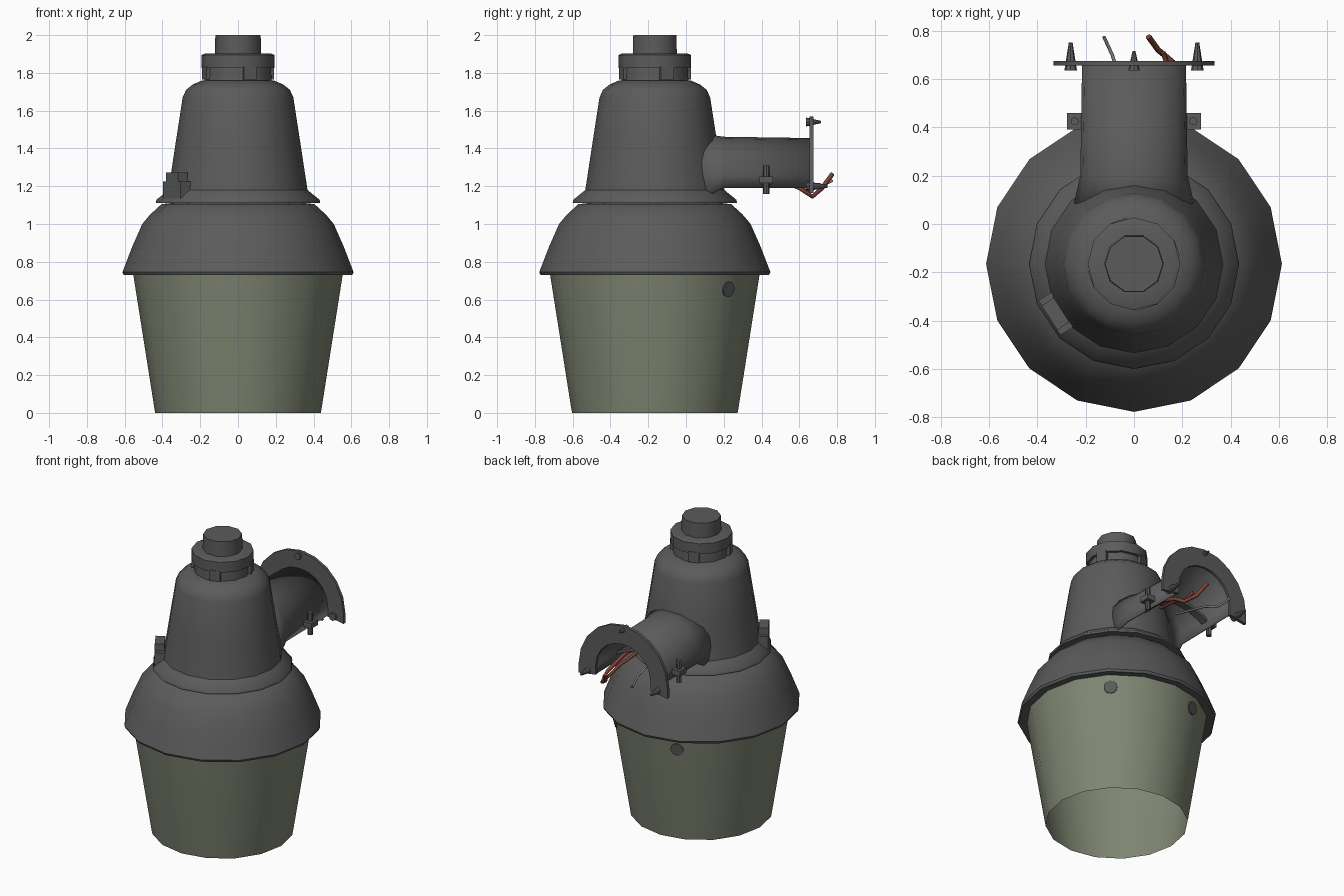
import bpy, bmesh, math
from mathutils import Vector, Matrix

if "Cube" in bpy.data.objects:
    bpy.data.objects.remove(bpy.data.objects["Cube"])

CY = -0.165  # y of the lamp's vertical axis


def material(name, rgb):
    m = bpy.data.materials.new(name)
    m.diffuse_color = (*rgb, 1)
    m.use_nodes = True
    m.node_tree.nodes["Principled BSDF"].inputs["Base Color"].default_value = m.diffuse_color
    return m


GREY = material("dark_grey_metal", (0.105, 0.105, 0.105))
GLASS = material("green_glass", (0.215, 0.24, 0.172))
RED = material("red_wire", (0.22, 0.055, 0.04))
PALE = material("pale_wire", (0.25, 0.25, 0.24))


def finish(name, bm, mat, angle=40):
    bmesh.ops.remove_doubles(bm, verts=bm.verts, dist=1e-5)
    bmesh.ops.recalc_face_normals(bm, faces=bm.faces)
    me = bpy.data.meshes.new(name)
    bm.to_mesh(me)
    bm.free()
    me.materials.append(mat)
    ob = bpy.data.objects.new(name, me)
    bpy.context.collection.objects.link(ob)
    bpy.ops.object.select_all(action='DESELECT')
    ob.select_set(True)
    bpy.context.view_layer.objects.active = ob
    bpy.ops.object.shade_smooth_by_angle(angle=math.radians(angle))
    return ob


def skin(bm, rings, closed):
    """Bridge consecutive rings of points with quads."""
    vs = [[bm.verts.new(p) for p in r] for r in rings]
    n = len(vs[0])
    for a, b in zip(vs, vs[1:]):
        for i in range(n if closed else n - 1):
            j = (i + 1) % n
            bm.faces.new((a[i], a[j], b[j], b[i]))
    return vs


def revolve(name, profile, sides, mat, cap=False):
    bm = bmesh.new()
    rings = [[(r * math.cos(2 * math.pi * i / sides),
               CY + r * math.sin(2 * math.pi * i / sides), z)
              for i in range(sides)] for r, z in profile]
    vs = skin(bm, rings, True)
    if cap:
        bm.faces.new(vs[-1])
    return finish(name, bm, mat)


def box(name, loc, size, mat=GREY, rot=0):
    bm = bmesh.new()
    bmesh.ops.create_cube(bm, size=1, matrix=Matrix.Translation(loc)
                          @ Matrix.Rotation(rot, 4, 'Z') @ Matrix.Diagonal((*size, 1)))
    return finish(name, bm, mat)


def rod(name, a, b, r1, r2, mat=GREY, sides=8):
    a, b = Vector(a), Vector(b)
    d = b - a
    bm = bmesh.new()
    bmesh.ops.create_cone(bm, cap_ends=True, segments=sides, radius1=r1, radius2=r2,
                          depth=d.length, matrix=Matrix.Translation((a + b) / 2)
                          @ d.to_track_quat('Z', 'Y').to_matrix().to_4x4())
    return finish(name, bm, mat)


def wire(name, pts, r, mat):
    bm = bmesh.new()
    rings = []
    for i, p in enumerate(pts):
        d = Vector(pts[min(i + 1, len(pts) - 1)]) - Vector(pts[max(i - 1, 0)])
        q = d.to_track_quat('Z', 'Y')
        rings.append([Vector(p) + q @ Vector((r * math.cos(k * math.pi / 3),
                                              r * math.sin(k * math.pi / 3), 0))
                      for k in range(6)])
    vs = skin(bm, rings, True)
    bm.faces.new(vs[0])
    bm.faces.new(vs[-1])
    return finish(name, bm, mat, 70)


def arch(rx, top, spring, base, y, n=10):
    """Upside-down U outline in the plane y."""
    pts = [(rx, y, base)]
    for i in range(n + 1):
        a = math.pi * i / n
        pts.append((rx * math.cos(a), y, spring + (top - spring) * math.sin(a)))
    return pts + [(-rx, y, base)]


# Glass globe, open at the bottom
revolve("glass_globe", [(0.438, 0.0), (0.442, 0.02), (0.555, 0.735)], 16, GLASS)

# Bell-shaped skirt
revolve("skirt", [(0.55, 0.735), (0.605, 0.73), (0.612, 0.745), (0.56, 0.88),
                  (0.507, 1.0), (0.465, 1.05), (0.405, 1.105), (0.36, 1.11)], 16, GREY)

# Upper housing with a flared lower rim
revolve("housing", [(0.36, 1.11), (0.435, 1.112), (0.432, 1.128), (0.368, 1.18),
                    (0.33, 1.43), (0.293, 1.67), (0.275, 1.71), (0.24, 1.738),
                    (0.19, 1.76), (0.17, 1.76)], 16, GREY)

# Sensor collar and cap on top
revolve("collar", [(0.178, 1.755), (0.174, 1.825), (0.192, 1.825), (0.192, 1.895),
                   (0.175, 1.902), (0.1, 1.902)], 12, GREY)
revolve("top_cap", [(0.123, 1.89), (0.12, 2.0)], 10, GREY, cap=True)
for i in range(4):
    a = math.radians(20 + 90 * i)
    box(f"collar_tab_{i + 1}", (0.18 * math.cos(a), CY + 0.18 * math.sin(a), 1.80),
        (0.02, 0.07, 0.07), GREY, a)

# Half-pipe arm, open underneath
bm = bmesh.new()
skin(bm, [arch(0.25, 1.48, 1.27, 1.13, 0.08), arch(0.222, 1.462, 1.26, 1.19, 0.2),
          arch(0.215, 1.455, 1.25, 1.19, 0.66)], False)
arm = finish("arm", bm, GREY)
mod = arm.modifiers.new("wall", 'SOLIDIFY')
mod.thickness = 0.012

# Arched mounting flange
bm = bmesh.new()
outer, inner = (0.333, 1.57, 1.23, 1.165), (0.205, 1.445, 1.25, 1.185)
vs = skin(bm, [arch(*outer, 0.655), arch(*outer, 0.675), arch(*inner, 0.675),
               arch(*inner, 0.655), arch(*outer, 0.655)], False)
for k in (0, -1):
    bm.faces.new([vs[j][k] for j in range(4)])
finish("mounting_flange", bm, GREY)

# Flange studs and pipe clamp bolts, mirrored left and right
for s, side in ((-1, "left"), (1, "right")):
    rod(f"flange_stud_{side}", (s * 0.262, 0.635, 1.2), (s * 0.262, 0.75, 1.2), 0.026, 0.008)
    box(f"clamp_lug_{side}", (s * 0.242, 0.425, 1.235), (0.07, 0.07, 0.035))
    rod(f"clamp_bolt_{side}", (s * 0.245, 0.425, 1.16), (s * 0.245, 0.425, 1.31), 0.017, 0.017)
rod("flange_stud_top", (0, 0.635, 1.54), (0, 0.715, 1.54), 0.024, 0.006)

# Clamp strap across the open underside
bm = bmesh.new()
skin(bm, [[(0.25 * t, y, 1.21 + 0.09 * (1 - t * t) + dz)
           for y, dz in ((0.4, 0), (0.45, 0), (0.45, 0.02), (0.4, 0.02))]
          for t in (-1, -0.7, -0.35, 0, 0.35, 0.7, 1)], True)
finish("clamp_strap", bm, GREY)

# Latch box on the front-left of the housing rim
a = math.atan2(-0.21, -0.33)
d = Vector((math.cos(a), math.sin(a), 0))
c = Vector((0, CY, 0))
box("latch_base", c + d * 0.365 + Vector((0, 0, 1.17)), (0.10, 0.17, 0.11), GREY, a)
box("latch_top", c + d * 0.385 + Vector((0, 0, 1.235)), (0.06, 0.12, 0.075), GREY, a)

# Wires coming out of the arm
wire("red_wire_long", [(0.13, 0.25, 1.27), (0.15, 0.45, 1.25), (0.17, 0.6, 1.19),
                       (0.16, 0.67, 1.145), (0.1, 0.72, 1.19), (0.06, 0.775, 1.265)],
     0.012, RED)
wire("red_wire_short", [(0.08, 0.35, 1.27), (0.12, 0.55, 1.22), (0.14, 0.65, 1.17),
                        (0.12, 0.71, 1.21)], 0.01, RED)
wire("pale_wire", [(-0.04, 0.35, 1.27), (-0.06, 0.6, 1.22), (-0.09, 0.7, 1.19),
                   (-0.125, 0.775, 1.23)], 0.007, PALE)

# Dark round spots on the upper glass
for i, deg in enumerate((46, 109)):
    a = math.radians(deg)
    n = Vector((math.cos(a), math.sin(a), -0.155)).normalized()
    p = Vector((0.538 * math.cos(a), CY + 0.538 * math.sin(a), 0.655))
    rod(f"glass_spot_{i + 1}", p, p + n * 0.008, 0.042, 0.042, GREY, 12)
